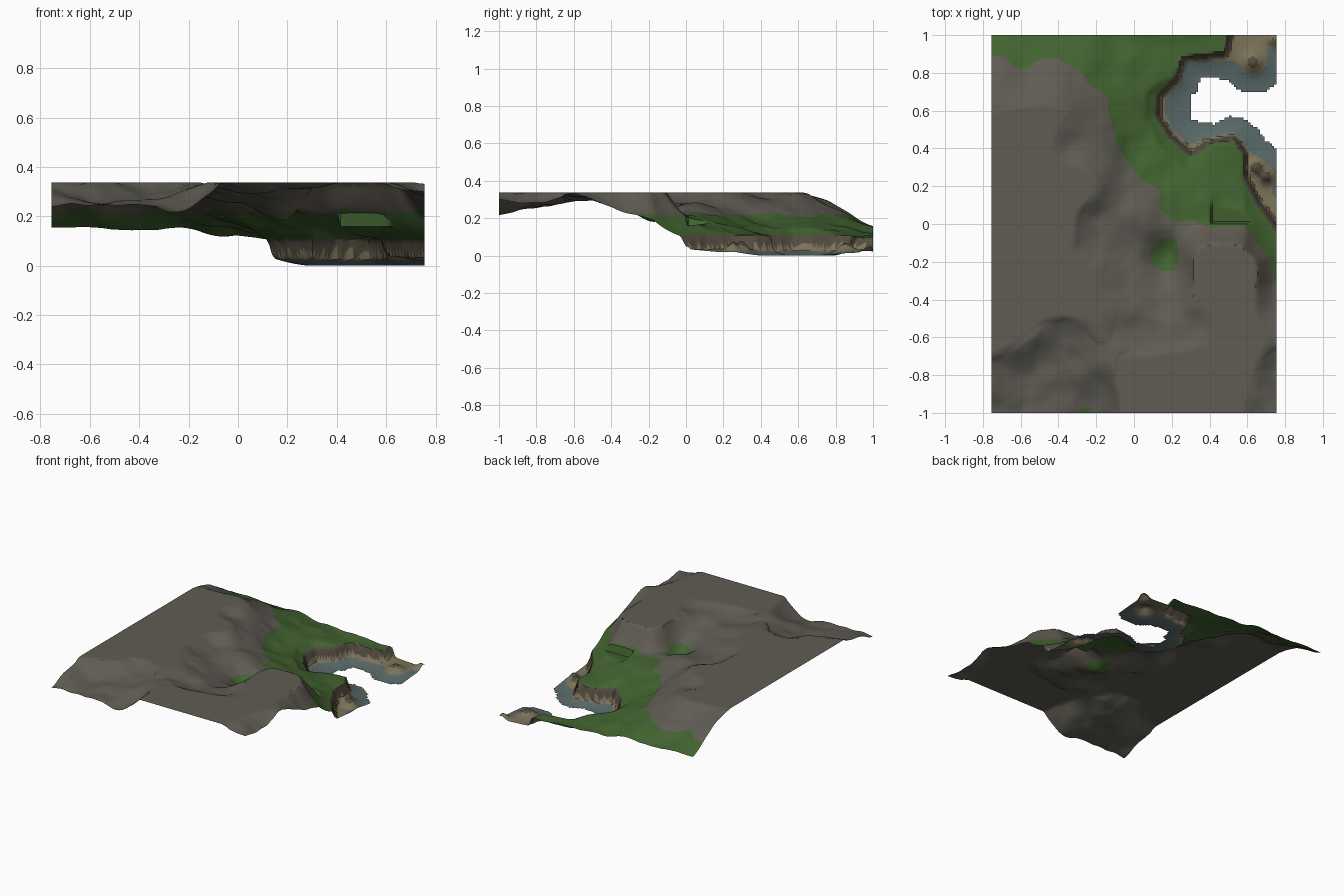
import bpy, bmesh, math
from mathutils import Vector, noise

if "Cube" in bpy.data.objects:
    bpy.data.objects.remove(bpy.data.objects["Cube"])

HX, HY, TOP = 0.755, 1.0, 0.34
NX, NY = 120, 160

# broad land heights, rows from y=1 to y=-1, columns from x=-HX to x=HX
LAND = [
    [.165, .145, .150, .145, .125, .11, .10, .10, .10],
    [.265, .255, .245, .190, .150, .12, .10, .10, .10],
    [.335, .345, .335, .240, .175, .12, .10, .10, .10],
    [.360, .370, .325, .290, .180, .15, .12, .11, .10],
    [.370, .370, .370, .335, .245, .20, .17, .13, .10],
    [.370, .370, .365, .285, .280, .235, .22, .21, .13],
    [.370, .370, .350, .310, .255, .19, .41, .41, .205],
    [.370, .370, .375, .340, .300, .285, .345, .38, .26],
    [.370, .330, .290, .335, .310, .315, .335, .37, .335],
    [.300, .270, .265, .285, .370, .37, .37, .36, .29],
    [.250, .245, .240, .240, .390, .37, .37, .345, .29],
]
# cliff line of the bay, and the outline of the missing deep water
COAST = [(.50, 1.2), (.50, 1.0), (.48, .91), (.40, .90), (.26, .885), (.22, .77), (.125, .68),
         (.12, .57), (.19, .46), (.30, .365), (.40, .43), (.53, .45), (.58, .37),
         (.58, .25), (.65, .115), (.755, -.03), (.95, -.22)]
SEA = COAST + [(1.2, -.22), (1.2, 1.2)]
DEEP = [(1, .74), (.755, .74), (.69, .70), (.57, .70), (.49, .765), (.35, .78),
        (.34, .70), (.30, .68), (.30, .55), (.42, .53), (.50, .57), (.58, .56),
        (.66, .50), (.70, .44), (.755, .40), (1, .4)]
# sandbanks and rocky mounds in the shallows: x, y, radius, height
MOUNDS = [(.65, .87, .12, .018), (.68, .28, .08, .015), (.63, .85, .045, .04),
          (.74, .98, .035, .04), (.65, .30, .035, .045), (.70, .25, .035, .045)]


def inside(x, y, poly):
    hit = False
    for (ax, ay), (bx, by) in zip(poly, poly[1:] + poly[:1]):
        if (ay > y) != (by > y) and x < (bx - ax) * (y - ay) / (by - ay) + ax:
            hit = not hit
    return hit


def dist(x, y, line):
    best = 9.0
    for (ax, ay), (bx, by) in zip(line, line[1:]):
        dx, dy = bx - ax, by - ay
        t = max(0, min(1, ((x - ax) * dx + (y - ay) * dy) / (dx * dx + dy * dy)))
        best = min(best, math.hypot(x - ax - t * dx, y - ay - t * dy))
    return best


def spline(v, t):
    # Catmull-Rom through evenly spaced values
    n = len(v)
    i = min(int(t), n - 2)
    f = t - i
    a, b, c, d = v[max(i - 1, 0)], v[i], v[i + 1], v[min(i + 2, n - 1)]
    return b + .5 * f * (c - a + f * (2 * a - 5 * b + 4 * c - d + f * (3 * (b - c) + d - a)))


def land_height(x, y, d):
    z = spline([spline(r, (x + HX) / (2 * HX) * 8) for r in LAND], (1 - y) * 5)
    rough = .024 if z < .33 else .008
    rough *= min(1, .3 + d * 3)
    z += rough * noise.noise(Vector((x * 6, y * 6, 3.1))) + .2 * rough * noise.noise(Vector((x * 14, y * 14, 7)))
    if .41 < x < .68 and 0 < y < .13:          # levelled green terrace
        z = min(z, .16 + .12 * y)
    return min(z, TOP, .108 + .4 * d + 4 * d * d)


def height(x, y):
    d = dist(x, y, COAST)
    if not inside(x, y, SEA):
        return land_height(x, y, d), 'land'
    h = dist(x, y, DEEP)
    t = d / (d + h + 1e-6)
    z = .002 + .038 * (1 - t) ** 1.7
    for mx, my, r, a in MOUNDS:
        z += a * math.exp(-((x - mx) ** 2 + (y - my) ** 2) / (r * r))
    cliff = .023 + .012 * noise.noise(Vector((x * 25, y * 25, 1)))
    if d < cliff:                               # steep cliff face
        k = d / cliff
        z = z * k + land_height(x, y, 0) * (1 - k)
    return max(z, .002), 'sea'


def material(name, rgb):
    m = bpy.data.materials.new(name)
    m.diffuse_color = (*rgb, 1)
    m.use_nodes = True
    m.node_tree.nodes["Principled BSDF"].inputs["Base Color"].default_value = m.diffuse_color
    return m


# terrain sheet
bm = bmesh.new()
grid, zone = [], {}
for j in range(NY + 1):
    row = []
    for i in range(NX + 1):
        x, y = -HX + 2 * HX * i / NX, -HY + 2 * HY * j / NY
        z, kind = height(x, y)
        v = bm.verts.new((x, y, z))
        zone[v] = kind
        row.append(v)
    grid.append(row)

STONE, EARTH, GRASS, CLIFF, SAND, WATER = range(6)
for j in range(NY):
    for i in range(NX):
        q = [grid[j][i], grid[j][i + 1], grid[j + 1][i + 1], grid[j + 1][i]]
        c = sum((v.co for v in q), Vector()) / 4
        if inside(c.x, c.y, DEEP):
            continue
        f = bm.faces.new(q)
        f.normal_update()
        f.smooth = True
        if any(zone[v] == 'sea' for v in q):
            if c.z > .055:
                f.material_index = CLIFF
            else:
                f.material_index = SAND if c.z > .025 else WATER
        elif c.z < .222 + .02 * noise.noise(c * 8):
            f.material_index = GRASS
        else:
            f.material_index = EARTH if f.normal.z < .75 else STONE
bmesh.ops.delete(bm, geom=[v for v in bm.verts if not v.link_faces], context='VERTS')
low = min(v.co.z for v in bm.verts)
bmesh.ops.translate(bm, verts=bm.verts, vec=(0, 0, -low))

me = bpy.data.meshes.new("coastal_terrain")
bm.to_mesh(me)
bm.free()
for name, rgb in [("stone", (.115, .107, .088)), ("earth", (.115, .10, .08)), ("grass", (.055, .125, .03)),
                  ("cliff_rock", (.085, .07, .05)), ("sand", (.20, .17, .10)), ("shallow_water", (.10, .14, .14))]:
    me.materials.append(material(name, rgb))
terrain = bpy.data.objects.new("coastal_terrain", me)
bpy.context.collection.objects.link(terrain)
bpy.context.view_layer.objects.active = terrain
terrain.select_set(True)
bpy.ops.object.shade_smooth_by_angle(angle=math.radians(35))
